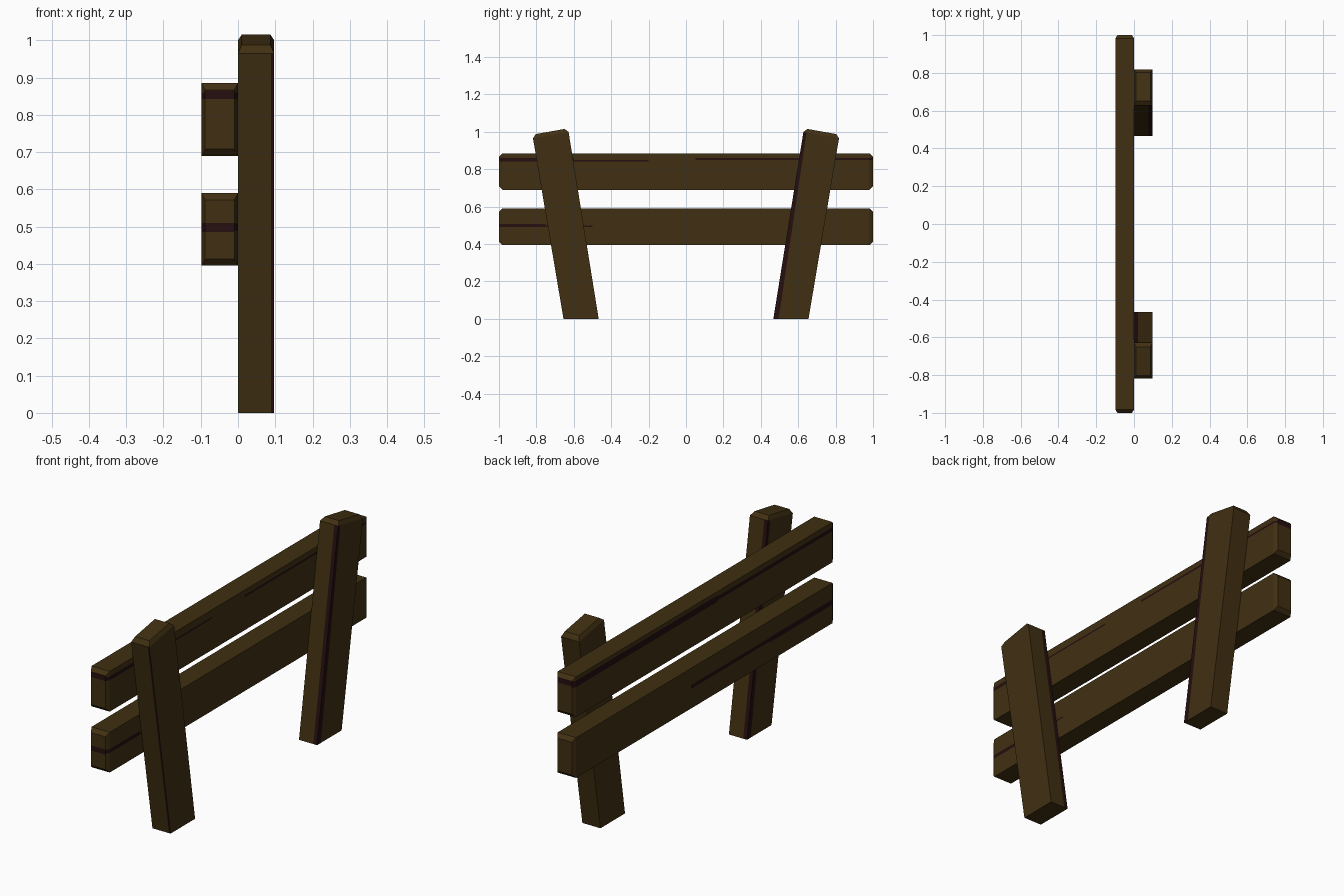
import bpy, bmesh
from mathutils import Vector

if "Cube" in bpy.data.objects:
    bpy.data.objects.remove(bpy.data.objects["Cube"])


def material(name, rgb):
    m = bpy.data.materials.new(name)
    m.diffuse_color = (*rgb, 1)
    m.use_nodes = True
    m.node_tree.nodes["Principled BSDF"].inputs["Base Color"].default_value = m.diffuse_color
    return m


MATS = [material("brown wood", (0.052, 0.029, 0.006)),
        material("dark wood crack", (0.019, 0.0045, 0.005))]


def loft(rings):
    """Closed solid through four-cornered rings."""
    bm = bmesh.new()
    vs = [[bm.verts.new(p) for p in r] for r in rings]
    for a, b in zip(vs, vs[1:]):
        for i in range(4):
            j = (i + 1) % 4
            bm.faces.new((a[i], a[j], b[j], b[i]))
    bm.faces.new(vs[0])
    bm.faces.new(vs[-1])
    bmesh.ops.recalc_face_normals(bm, faces=bm.faces[:])
    return bm


def cut(bm, co, no):
    bmesh.ops.bisect_plane(bm, geom=bm.verts[:] + bm.edges[:] + bm.faces[:],
                           plane_co=co, plane_no=no, dist=1e-5)


def side(f):
    """Dominant direction of a face, such as +x."""
    n = f.normal
    k = max(range(3), key=lambda i: abs(n[i]))
    return ("+" if n[k] > 0 else "-") + "xyz"[k]


def finish(bm, name):
    me = bpy.data.meshes.new(name)
    bm.to_mesh(me)
    bm.free()
    for m in MATS:
        me.materials.append(m)
    ob = bpy.data.objects.new(name, me)
    bpy.context.collection.objects.link(ob)
    return ob


# Rails: long planks with chamfered ends and cracks (side, z range, y range)
def rail(name, z0, z1, cracks):
    def ring(y, dx, dz):
        return [(-0.098 + dx, y, z0 + dz), (-dx, y, z0 + dz),
                (-dx, y, z1 - dz), (-0.098 + dx, y, z1 - dz)]
    bm = loft([ring(-1, 0.01, 0.018), ring(-0.982, 0, 0),
               ring(0.982, 0, 0), ring(1, 0.01, 0.018)])
    for z in sorted({v for c in cracks for v in c[1:3]}):
        cut(bm, (0, 0, z), (0, 0, 1))
    for y in sorted({v for c in cracks for v in c[3:5] if abs(v) < 0.98}):
        cut(bm, (0, y, 0), (0, 1, 0))
    bm.normal_update()
    for f in bm.faces:
        c = f.calc_center_median()
        s = side(f)
        f.material_index = int(any(s == k and a < c.z < b and p < c.y < q
                                   for k, a, b, p, q in cracks))
    return finish(bm, name)


rail("upper_rail", 0.69, 0.885, [
    ("+x", 0.842, 0.860, -1.1, -0.6), ("+x", 0.842, 0.850, -0.6, -0.2),
    ("+x", 0.850, 0.860, 0.05, 1.1),
    ("-x", 0.835, 0.866, -0.1, 1.1), ("-x", 0.842, 0.860, -1.1, -0.1),
    ("+y", 0.842, 0.866, -2, 2), ("-y", 0.842, 0.866, -2, 2)])
rail("lower_rail", 0.395, 0.59, [
    ("+x", 0.490, 0.508, -1.1, -0.75), ("+x", 0.490, 0.498, -0.75, -0.5),
    ("-x", 0.485, 0.510, -1.1, -0.5), ("-x", 0.490, 0.508, -0.5, 0.1),
    ("-y", 0.485, 0.510, -2, 2)])


# Posts: leaning boards with chamfered tops, cracked along an inner edge
def post(name, front):
    def ring(inner, outer, dx):
        (yi, zi), (yo, zo) = inner, outer
        return [(dx, yi, zi), (0.097 - dx, yi, zi),
                (0.097 - dx, yo, zo), (dx, yo, zo)]
    bm = loft([ring((0.467, 0), (0.655, 0), 0),
               ring((0.628, 1.0), (0.818, 0.965), 0),
               ring((0.65, 1.015), (0.803, 0.988), 0.01)])
    lo, hi = Vector((0, 0.495, 0)), Vector((0, 0.645, 0.997))
    d = hi - lo
    normal = Vector((0, d.z, -d.y))
    cut(bm, lo, normal)
    cut(bm, (0.077, 0, 0), (1, 0, 0))
    cut(bm, (0.008, 0, 0), (1, 0, 0))
    bm.normal_update()
    for f in bm.faces:
        c = f.calc_center_median()
        s = side(f)
        crack = ((s == "+x" and (c - lo).dot(normal) < 0)
                 or (s == "-y" and c.x > 0.077)
                 or (front and s == "+y" and c.x < 0.008))
        f.material_index = int(crack and c.z < 0.9)
    if front:  # the front post is the back one turned half round
        for v in bm.verts:
            v.co.x, v.co.y = 0.097 - v.co.x, -v.co.y
    return finish(bm, name)


post("back_post", False)
post("front_post", True)
